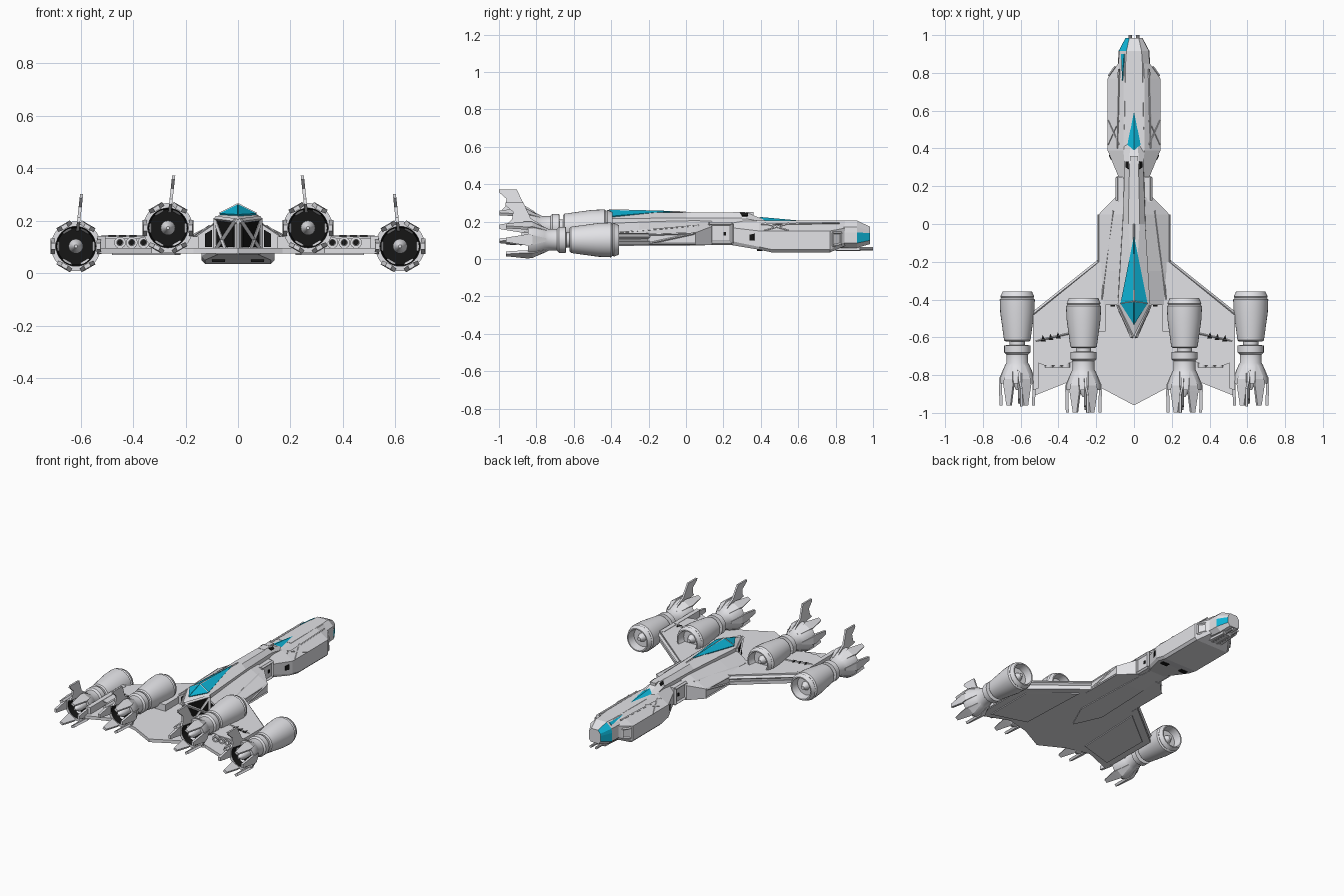
import bpy, bmesh, math
from mathutils import Vector


def material(name, rgb):
    m = bpy.data.materials.new(name)
    m.diffuse_color = (*rgb, 1)
    return m


GREY = material("hull grey", (0.76, 0.76, 0.79))
BLACK = material("black recess", (0.008, 0.008, 0.008))
CYAN = material("cyan glass", (0.004, 0.46, 0.68))


def make(name, verts, faces, mat=GREY, mirror=False, rule=None, rule_mat=None, smooth=False):
    """Mesh object from verts and faces, optionally mirrored across x = 0."""
    verts = [tuple(v) for v in verts]
    faces = [tuple(f) for f in faces]
    if mirror:
        n = len(verts)
        verts += [(-x, y, z) for x, y, z in verts]
        faces += [tuple(n + i for i in reversed(f)) for f in faces]
    me = bpy.data.meshes.new(name)
    me.from_pydata(verts, [], faces)
    bm = bmesh.new()
    bm.from_mesh(me)
    bmesh.ops.remove_doubles(bm, verts=bm.verts, dist=1e-5)
    bmesh.ops.recalc_face_normals(bm, faces=bm.faces)
    me.materials.append(mat)
    if rule:
        me.materials.append(rule_mat)
        for f in bm.faces:
            f.material_index = int(rule(f))
    bm.to_mesh(me)
    bm.free()
    ob = bpy.data.objects.new(name, me)
    bpy.context.collection.objects.link(ob)
    if smooth:
        bpy.context.view_layer.objects.active = ob
        ob.select_set(True)
        bpy.ops.object.shade_smooth_by_angle(angle=math.radians(30))
        ob.select_set(False)
    return ob


def bridge(name, a, b, **kw):
    """Solid between two matching polygons."""
    n = len(a)
    faces = [range(n), range(n, 2 * n)]
    faces += [(i, (i + 1) % n, n + (i + 1) % n, n + i) for i in range(n)]
    return make(name, list(a) + list(b), faces, **kw)


def slab(name, pts, z0, z1, **kw):
    return bridge(name, [(x, y, z0) for x, y in pts], [(x, y, z1) for x, y in pts], **kw)


def plate(name, pts, t=0.004, **kw):
    """Thin plate centred on a polygon."""
    p = [Vector(q) for q in pts]
    n = (p[1] - p[0]).cross(p[2] - p[0]).normalized() * t
    return bridge(name, [q - n for q in p], [q + n for q in p], **kw)


def bar(name, a, b, w=0.007, **kw):
    """Square beam between two points."""
    a, b = Vector(a), Vector(b)
    d = (b - a).normalized()
    u = d.orthogonal().normalized() * w
    v = d.cross(u)
    ring = [u + v, v - u, -u - v, u - v]
    return bridge(name, [a + r for r in ring], [b + r for r in ring], **kw)


def hull(name, sections, **kw):
    """Symmetric loft: sections are (y, half profile of x,z from top to bottom)."""
    rings = [[(x, y, z) for x, z in h] + [(-x, y, z) for x, z in reversed(h)] for y, h in sections]
    n = len(rings[0])
    verts = [p for r in rings for p in r]
    faces = [range(n), range(len(verts) - n, len(verts))]
    for k in range(len(rings) - 1):
        for i in range(n):
            j = (i + 1) % n
            faces.append((k * n + i, k * n + j, k * n + n + j, k * n + n + i))
    return make(name, verts, faces, **kw)


def lathe(name, prof, x, dy, z, seg=32, **kw):
    """Revolve (radius, y) profile about an axis along y."""
    verts, faces = [], []
    for r, y in prof:
        for i in range(seg):
            a = 2 * math.pi * i / seg
            verts.append((x + r * math.cos(a), y + dy, z + r * math.sin(a)))
    for k in range(len(prof) - 1):
        for i in range(seg):
            j = (i + 1) % seg
            faces.append((k * seg + i, k * seg + j, k * seg + seg + j, k * seg + seg + i))
    faces += [range(seg), range(len(verts) - seg, len(verts))]
    return make(name, verts, faces, smooth=True, **kw)


def glazed(f):
    """Side panes of the nose tip, plus the upper pane on the left."""
    c = f.calc_center_median()
    return 0.92 < c.y < 0.98 and abs(c.x) > 0.04 and 0.1 < c.z < (0.175 if c.x < 0 else 0.14)


# Nose with glazed tip, and the wider cheek pod behind it
hull("nose", [
    (0.985, [(0.025, 0.172), (0.042, 0.152), (0.045, 0.138), (0.045, 0.1), (0.03, 0.08)]),
    (0.915, [(0.04, 0.205), (0.078, 0.17), (0.082, 0.142), (0.082, 0.085), (0.05, 0.06)]),
    (0.84, [(0.045, 0.205), (0.083, 0.17), (0.085, 0.142), (0.085, 0.085), (0.06, 0.06)]),
    (0.5, [(0.05, 0.207), (0.085, 0.17), (0.085, 0.142), (0.085, 0.085), (0.06, 0.06)])],
    rule=glazed, rule_mat=CYAN)
hull("cheek_pod", [
    (0.85, [(0.05, 0.203), (0.083, 0.165), (0.083, 0.09), (0.07, 0.07)]),
    (0.77, [(0.055, 0.205), (0.14, 0.15), (0.14, 0.05), (0.125, 0.035)]),
    (0.46, [(0.055, 0.205), (0.14, 0.15), (0.14, 0.05), (0.125, 0.035)]),
    (0.39, [(0.055, 0.205), (0.14, 0.15), (0.14, 0.065), (0.125, 0.05)]),
    (0.22, [(0.04, 0.205), (0.07, 0.17), (0.07, 0.1), (0.06, 0.078)])])
plate("nose_side_window", [(-0.05, 0.9, 0.198), (-0.066, 0.9, 0.183), (-0.06, 0.76, 0.204)], mat=CYAN)
c = [(0.132, 0.785, 0.07), (0.1, 0.83, 0.08), (0.1, 0.83, 0.14), (0.132, 0.785, 0.14)]
for i in range(4):
    bar(f"cheek_frame_{i}", c[i], c[(i + 1) % 4], w=0.005, mirror=True)
plate("cheek_vent", [(0.13, 0.365, 0.1), (0.118, 0.34, 0.1), (0.118, 0.34, 0.13), (0.13, 0.365, 0.135)],
      mat=BLACK, mirror=True)
for i, (p, q) in enumerate([((0.08, 0.82, 0.193), (0.09, 0.4, 0.184)), ((0.08, 0.55, 0.19), (0.138, 0.42, 0.151)),
                            ((0.138, 0.55, 0.151), (0.08, 0.42, 0.19))]):
    bar(f"cheek_rib_{i}", p, q, w=0.004, mirror=True)
slab("chin_vent", [(0.05, 0.38), (0.1, 0.38), (0.1, 0.41), (0.05, 0.41)], 0.042, 0.06, mat=BLACK, mirror=True)
slab("chin_mount", [(-0.05, 0.8), (0.05, 0.8), (0.04, 0.93), (-0.04, 0.93)], 0.045, 0.07)
for s in (1, -1):
    lathe("chin_gun", [(0.013, 0.8), (0.013, 0.93), (0.009, 0.935), (0.009, 1.0)], s * 0.02, 0, 0.055, seg=10)

# Forward window wedge and the hump joining the spine
make("forward_window", [(0, 0.6, 0.206), (0.035, 0.42, 0.207), (-0.035, 0.42, 0.207), (0, 0.39, 0.225)],
     [(0, 1, 3), (0, 3, 2), (1, 2, 3), (0, 2, 1)], mat=CYAN)
hull("hump", [(0.43, [(0.02, 0.205), (0.06, 0.195), (0.06, 0.1)]),
              (0.32, [(0.025, 0.25), (0.05, 0.215), (0.05, 0.1)]),
              (0.25, [(0.025, 0.25), (0.05, 0.215), (0.05, 0.1)])])
plate("hump_vent", [(0.028, 0.33, 0.243), (0.028, 0.29, 0.247), (0.042, 0.3, 0.229), (0.042, 0.33, 0.229)],
      mat=BLACK, mirror=True)
slab("hump_hatch", [(-0.018, 0.31), (0.018, 0.31), (0.02, 0.36), (-0.02, 0.36)], 0.2, 0.252)

# Central spine, ending in a wedge at the back
hull("spine", [
    (0.3, [(0.025, 0.248), (0.05, 0.22), (0.05, 0.08)]),
    (0.0, [(0.03, 0.25), (0.06, 0.22), (0.07, 0.07)]),
    (-0.42, [(0.005, 0.245), (0.085, 0.215), (0.085, 0.07)]),
    (-0.6, [(0.002, 0.2), (0.004, 0.195), (0.004, 0.07)])])
plate("canopy_side", [(0, -0.07, 0.2535), (0, -0.41, 0.259), (0.07, -0.42, 0.224)], mat=CYAN, mirror=True)
plate("canopy_rear", [(0, -0.41, 0.259), (0.07, -0.42, 0.224), (0, -0.53, 0.22)], mat=CYAN, mirror=True)
bar("canopy_frame", (0.07, -0.42, 0.226), (0, -0.41, 0.262), w=0.003, mirror=True)
bar("canopy_ridge", (0, 0.0, 0.25), (0, -0.41, 0.262), w=0.003)
# Dark recess and A-frame struts on the wedge
plate("stern_recess", [(0.078, -0.439, 0.1), (0.078, -0.439, 0.2), (0.015, -0.578, 0.19), (0.015, -0.578, 0.1)],
      mat=BLACK, mirror=True)
for i, (p, q) in enumerate([((0.084, -0.43, 0.09), (0.01, -0.6, 0.2)), ((0.084, -0.43, 0.208), (0.005, -0.6, 0.198)),
                            ((0.084, -0.43, 0.09), (0.084, -0.43, 0.21)), ((0.084, -0.43, 0.2), (0.045, -0.52, 0.09))]):
    bar(f"stern_strut_{i}", p, q, w=0.007, mirror=True)

# Shoulders beside the spine
hull("shoulders", [
    (0.14, [(0.05, 0.205), (0.1, 0.175), (0.1, 0.075)]),
    (0.05, [(0.06, 0.205), (0.188, 0.14), (0.188, 0.075)]),
    (-0.25, [(0.07, 0.2), (0.188, 0.13), (0.188, 0.075)]),
    (-0.43, [(0.07, 0.2), (0.175, 0.13), (0.175, 0.075)])])
plate("shoulder_vent", [(0.1, -0.432, 0.1), (0.1, -0.432, 0.165), (0.125, -0.432, 0.15), (0.125, -0.432, 0.1)],
      mat=BLACK, mirror=True)
plate("shoulder_port", [(0.188, -0.22, 0.115), (0.188, -0.235, 0.115), (0.188, -0.235, 0.13), (0.188, -0.22, 0.13)],
      mat=BLACK, mirror=True)
for i, (p, q) in enumerate([((0.188, 0.05, 0.138), (0.188, -0.25, 0.128)), ((0.188, 0.05, 0.08), (0.188, -0.25, 0.08)),
                            ((0.188, 0.04, 0.135), (0.188, -0.2, 0.083)), ((0.11, 0.07, 0.178), (0.17, -0.4, 0.136))]):
    bar(f"shoulder_rib_{i}", p, q, w=0.004, mirror=True)
# Framed neck box between pod and shoulders
slab("neck_box", [(-0.085, 0.12), (0.085, 0.12), (0.085, 0.25), (-0.085, 0.25)], 0.078, 0.195)
c = [(0.088, 0.125, 0.085), (0.088, 0.125, 0.188), (0.088, 0.245, 0.188), (0.088, 0.245, 0.085)]
for i in range(4):
    bar(f"neck_frame_{i}", c[i], c[(i + 1) % 4], mirror=True)
plate("neck_port", [(0.086, 0.2, 0.125), (0.086, 0.215, 0.125), (0.086, 0.215, 0.145), (0.086, 0.2, 0.145)],
      mat=BLACK, mirror=True)

# Wings: full lower plate, thick front part, thin rear cover with tubes beneath
slab("wing_lower", [(0, 0.12), (0.1, 0.12), (0.175, 0.04), (0.185, -0.19), (0.53, -0.47), (0.53, -0.91), (0.33, -0.83),
                    (0.17, -0.87), (0, -0.96)], 0.075, 0.096, mirror=True)
slab("wing_upper", [(0.15, -0.2), (0.185, -0.2), (0.53, -0.48), (0.53, -0.6), (0.36, -0.57), (0.15, -0.57)],
     0.094, 0.14, mirror=True)
slab("wing_rear_cover", [(0.3, -0.56), (0.52, -0.59), (0.52, -0.73), (0.47, -0.75), (0.38, -0.75), (0.3, -0.72)],
     0.132, 0.14, mirror=True)
slab("wing_rib", [(0.505, -0.48), (0.535, -0.48), (0.535, -0.88), (0.505, -0.87)], 0.08, 0.142, mirror=True)
slab("belly_panel", [(0.22, -0.28), (0.48, -0.49), (0.48, -0.84), (0.24, -0.77)], 0.069, 0.08, mirror=True)
bar("leading_edge", (0.185, -0.2, 0.12), (0.53, -0.475, 0.12), w=0.009, mirror=True)
bar("wing_seam", (0.3, -0.57, 0.139), (0.52, -0.62, 0.139), w=0.004, mirror=True)
for x in (0.4, 0.44, 0.48):
    y = -0.615 + (x - 0.44) * -0.2
    plate("wing_slot", [(x - 0.014, y, 0.139), (x + 0.014, y, 0.139), (x + 0.003, y + 0.035, 0.139)],
          mat=BLACK, mirror=True)
for s in (1, -1):
    for x in (0.36, 0.405, 0.45):
        lathe("wing_tube", [(0.009, -0.73), (0.012, -0.76), (0.022, -0.76), (0.022, -0.55)], s * x, 0, 0.116, seg=16,
              rule=lambda f: len(f.verts) > 4 and f.normal.y < -0.8, rule_mat=BLACK)

# Engines
BODY = [(0.012, -0.375), (0.028, -0.41), (0.062, -0.41), (0.07, -0.358), (0.078, -0.358), (0.09, -0.385),
        (0.085, -0.392), (0.093, -0.4), (0.09, -0.47), (0.07, -0.615), (0.062, -0.622), (0.04, -0.622), (0.04, -0.64),
        (0.069, -0.643), (0.069, -0.68), (0.058, -0.69), (0.058, -0.735), (0.068, -0.755), (0.093, -0.815),
        (0.095, -0.845), (0.076, -0.845), (0.07, -0.78)]
FIN = [(-0.74, 0.05), (-0.78, 0.085), (-0.83, 0.115), (-0.87, 0.2), (-0.965, 0.2), (-0.965, 0.185), (-0.925, 0.15),
       (-0.93, 0.11), (-0.95, 0.09), (-0.85, 0.075)]
for s in (1, -1):
    for side, x, dy, z in (("outer", 0.618, 0, 0.102), ("inner", 0.267, -0.035, 0.172)):
        x *= s
        lathe(f"{side}_engine", BODY, x, dy, z,
              rule=lambda f: f.calc_center_median().y - dy < -0.775 and
              math.hypot(f.calc_center_median().x - x, f.calc_center_median().z - z) < 0.0745, rule_mat=BLACK)
        lathe(f"{side}_exhaust_cone", [(0.028, -0.77), (0.028, -0.84), (0.006, -0.88)], x, dy, z, seg=16)
        # Six tapering petals round the nozzle
        for k in range(6):
            a = k * math.pi / 3
            e, t = Vector((math.cos(a), 0, math.sin(a))), Vector((-math.sin(a), 0, math.cos(a)))
            out = [(0.064, -0.745, 0.008), (0.097, -0.82, 0.026), (0.097, -0.85, 0.03), (0.094, -0.962, 0.012)]
            for (r0, y0, w0), (r1, y1, w1) in zip(out, out[1:]):
                o = Vector((x, dy, z))
                q = [(r0, y0, w0), (r0 - 0.016, y0, w0), (r1 - 0.016, y1, w1), (r1, y1, w1)]
                sides = [[o + e * r + t * w * m + Vector((0, y, 0)) for r, y, w in q] for m in (1, -1)]
                bridge(f"{side}_petal", *sides)
        # Swept fin leaning inboard
        ring = [[(x + m - s * 0.11 * h, y + dy, z + h) for y, h in FIN] for m in (-0.006, 0.006)]
        bridge(f"{side}_fin", *ring)
